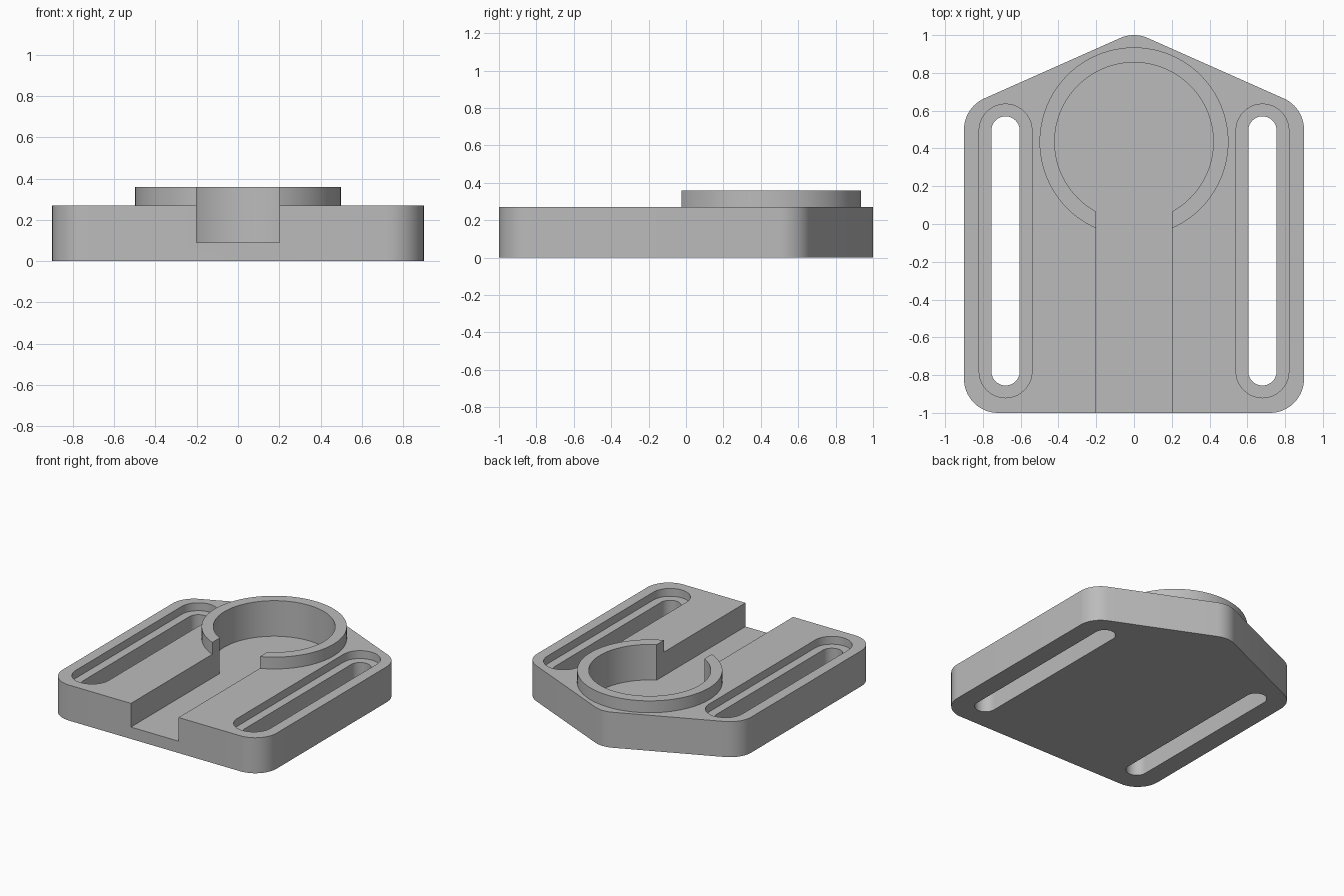
import bpy
import bmesh
import math

cube = bpy.data.objects.get("Cube")
if cube:
    bpy.data.objects.remove(cube, do_unlink=True)

grey = bpy.data.materials.new("plain grey")
grey.use_nodes = True
grey.diffuse_color = (0.5, 0.5, 0.5, 1)
grey.node_tree.nodes["Principled BSDF"].inputs["Base Color"].default_value = (0.5, 0.5, 0.5, 1)

PLATE_TOP, RING_TOP, FLOOR = 0.27, 0.36, 0.09
SLOT_X, RECESS_DEPTH = 0.68, 0.06
RING_Y = 0.435
OVER = 0.1  # overshoot of the cutters


def prism(name, outline, z0, z1):
    """Extrude a counter-clockwise outline from z0 to z1."""
    bm = bmesh.new()
    face = bm.faces.new([bm.verts.new((x, y, z0)) for x, y in outline])
    top = bmesh.ops.extrude_face_region(bm, geom=[face])["geom"]
    bmesh.ops.translate(bm, vec=(0, 0, z1 - z0),
                        verts=[v for v in top if isinstance(v, bmesh.types.BMVert)])
    bmesh.ops.recalc_face_normals(bm, faces=bm.faces)
    mesh = bpy.data.meshes.new(name)
    bm.to_mesh(mesh)
    bm.free()
    mesh.materials.append(grey)
    obj = bpy.data.objects.new(name, mesh)
    bpy.context.collection.objects.link(obj)
    return obj


def arc(cx, cy, r, a0, a1, steps):
    angles = [math.radians(a0 + (a1 - a0) * i / steps) for i in range(steps + 1)]
    return [(cx + r * math.cos(a), cy + r * math.sin(a)) for a in angles]


def circle(r):
    return arc(0, RING_Y, r, 0, 360, 96)[:-1]


def slot(x, half_width):
    return arc(x, 0.495, half_width, 0, 180, 20) + arc(x, -0.78, half_width, 180, 360, 20)


def combine(target, tool, operation):
    mod = target.modifiers.new(tool.name, 'BOOLEAN')
    mod.operation = operation
    mod.solver = 'EXACT'
    mod.object = tool
    bpy.context.view_layer.objects.active = target
    bpy.ops.object.modifier_apply(modifier=mod.name)
    bpy.data.objects.remove(tool, do_unlink=True)


# Base plate: rounded corners and a rounded peak at the back
R, CX, BACK_Y, PEAK_Y, FRONT_Y = 0.18, 0.72, 0.5, 0.82, -0.82
slope = 90 - math.degrees(math.atan2(PEAK_Y - BACK_Y, CX))
outline = (arc(CX, FRONT_Y, R, -90, 0, 14) + arc(CX, BACK_Y, R, 0, slope, 12)
           + arc(0, PEAK_Y, R, slope, 180 - slope, 10)
           + arc(-CX, BACK_Y, R, 180 - slope, 180, 12)
           + arc(-CX, FRONT_Y, R, 180, 270, 14))
body = prism("mounting_plate", outline, 0, PLATE_TOP)

# Raised ring, round pocket and the channel leading to the front
combine(body, prism("ring", circle(0.5), FLOOR + 0.05, RING_TOP), 'UNION')
combine(body, prism("pocket", circle(0.42), FLOOR, RING_TOP + OVER), 'DIFFERENCE')
channel = [(-0.2, -1 - OVER), (0.2, -1 - OVER), (0.2, RING_Y), (-0.2, RING_Y)]
combine(body, prism("channel", channel, FLOOR, RING_TOP + OVER), 'DIFFERENCE')

# Through slots with a shallow recess on each side
for x in (-SLOT_X, SLOT_X):
    combine(body, prism("recess", slot(x, 0.14), PLATE_TOP - RECESS_DEPTH, PLATE_TOP + OVER),
            'DIFFERENCE')
    combine(body, prism("through_slot", slot(x, 0.075), -OVER, PLATE_TOP + OVER), 'DIFFERENCE')

# Smooth curved walls, sharp edges kept
bpy.ops.object.select_all(action='DESELECT')
body.select_set(True)
bpy.context.view_layer.objects.active = body
bpy.ops.object.shade_smooth_by_angle(angle=math.radians(30))
